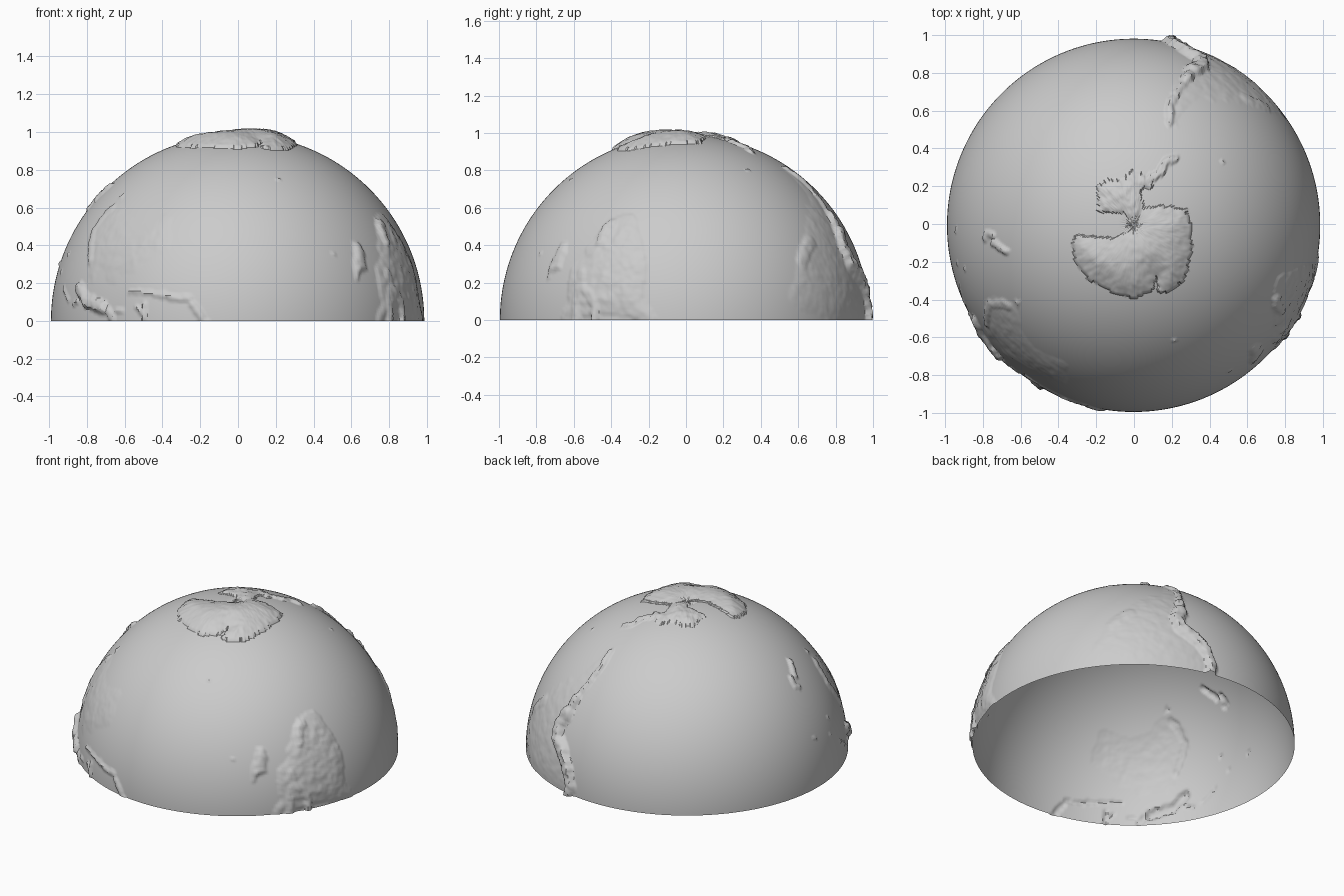
import bpy
import math
from mathutils import Vector, noise

RADIUS = 0.988
CENTRE = Vector((-0.002, -0.007, 0))
SEGMENTS = 512
RINGS = SEGMENTS // 4

cube = bpy.data.objects.get("Cube")
if cube:
    bpy.data.objects.remove(cube, do_unlink=True)

lands = []
ridges = []


def polar(point):
    """Turn longitude and distance from the rim (degrees) into flat polar map coordinates."""
    lon, rise = point
    turn = math.radians(-lon)
    return (90 - rise) * math.cos(turn), (90 - rise) * math.sin(turn)


def bounds(points, margin):
    xs, ys = zip(*points)
    return min(xs) - margin, max(xs) + margin, min(ys) - margin, max(ys) + margin


def land(points, coast, top, ramp, rough, flat=False):
    """A raised region: cliff height, inland height, width of the slope, roughness."""
    outline = points if flat else [polar(p) for p in points]
    edges = [a + b for a, b in zip(outline, outline[1:] + outline[:1])]
    lands.append((bounds(outline, 0), edges, coast, top, ramp, rough))


def ridge(points, height, width, flat=False):
    """A mountain chain or narrow island following a path."""
    path = points if flat else [polar(p) for p in points]
    edges = [a + b for a, b in zip(path, path[1:])]
    ridges.append((bounds(path, width), edges, height, width))


def inside(x, y, edges):
    odd = False
    for ax, ay, bx, by in edges:
        if (ay > y) != (by > y) and x < ax + (y - ay) / (by - ay) * (bx - ax):
            odd = not odd
    return odd


def nearest(x, y, edges):
    best = math.inf
    for ax, ay, bx, by in edges:
        dx, dy = bx - ax, by - ay
        t = ((x - ax) * dx + (y - ay) * dy) / (dx * dx + dy * dy)
        t = max(0, min(1, t))
        best = min(best, math.hypot(x - ax - dx * t, y - ay - dy * t))
    return best


# Polar continent: large eastern dome, smaller western part with its long arm
land([(-18, -3), (-6, -4), (0, -1), (3, 5), (8, 6), (16, 5), (18, 0), (18, -9),
      (16, -16), (13, -20), (8, -21), (7, -16), (6, -20), (0, -23), (-7, -21),
      (-9, -19), (-14, -17), (-18, -12), (-19, -6)],
     coast=0.01, top=0.04, ramp=9, rough=0.08, flat=True)
land([(-11, 4), (-11, 12), (-8, 14), (-3, 14), (-1, 17), (4, 15), (6, 12),
      (2, 11), (3, 5), (0, -1), (-3, 4), (-7, 4)],
     coast=0.008, top=0.022, ramp=4, rough=0.3, flat=True)
ridge([(4, 14), (8, 16), (10, 20), (13, 21)], height=0.016, width=1.5, flat=True)

# Southern part of the tall continent with a highland interior
land([(9, -2), (9, 1), (13, 6), (13, 10), (12, 16), (15, 26), (18, 33), (20, 35),
      (26, 34), (31, 30), (33, 26), (35, 24), (35, 20), (40, 16), (40, 10),
      (39, 6), (42, 1), (42, -2)],
     coast=0.004, top=0.014, ramp=6, rough=0.35)
ridge([(29, -1), (29, 4), (31, 8), (34, 10), (35, 15)], height=0.02, width=2.5)
ridge([(36, -1), (36, 5), (35, 9)], height=0.019, width=3)
ridge([(30, 25), (29, 29), (27, 31)], height=0.021, width=2.5)

# Long island beside it
land([(44, 16), (47, 15), (49, 12), (50, 15), (47, 25), (45, 25), (43, 22), (44, 19)],
     coast=0.004, top=0.015, ramp=2, rough=0.4)

# Low, broad island continent and the small island off its corner
land([(114, 22), (113, 26), (115, 30), (115, 34), (118, 35), (124, 33), (129, 32),
      (134, 33), (138, 35), (140, 38), (146, 39), (150, 37), (153, 32), (153, 26),
      (149, 21), (146, 18), (145, 14), (142, 11), (141, 17), (137, 16), (136, 12),
      (132, 11), (129, 15), (125, 15), (122, 18)],
     coast=0.001, top=0.005, ramp=6, rough=0.5)
ridge([(146, 19), (149, 24), (151, 29), (149, 35), (147, 37)], height=0.01, width=2)
land([(145, 41), (148, 41), (147, 43), (146, 43)],
     coast=0.003, top=0.008, ramp=1, rough=0.3)

# Tapering continent with a high western chain
land([(-81, -2), (-81, 5), (-76, 14), (-70, 18), (-71, 30), (-74, 38), (-75, 47),
      (-74, 52), (-69, 55), (-65, 55), (-68, 52), (-66, 48), (-65, 43), (-62, 39),
      (-57, 38), (-57, 35), (-53, 34), (-48, 28), (-47, 25), (-41, 22), (-39, 17),
      (-38, 13), (-35, 9), (-35, 6), (-39, 3), (-45, 2), (-50, 0), (-50, -2)],
     coast=0.001, top=0.004, ramp=5, rough=0.6)
ridge([(-78, -2), (-79, 3), (-77, 9), (-73, 14)], height=0.036, width=3)
ridge([(-73, 14), (-68, 18), (-67, 23), (-69, 28)], height=0.036, width=3.6)
ridge([(-69, 28), (-70, 34)], height=0.03, width=2.2)
ridge([(-70, 34), (-72, 42), (-73, 48), (-71, 54)], height=0.016, width=1.6)
ridge([(-42, 18), (-45, 22), (-49, 25)], height=0.01, width=3)

# Island arcs near the rim
ridge([(132, 1), (134, 3)], height=0.012, width=1.6)
ridge([(136, 4), (140, 5), (144, 6), (149, 10)], height=0.026, width=2.4)
ridge([(149, 6), (152, 5)], height=0.012, width=0.9)
ridge([(155, 6), (161, 10)], height=0.007, width=0.7)
ridge([(99, -2), (101, 1), (104, 5)], height=0.012, width=1.5)
ridge([(105, 7), (110, 7), (115, 8)], height=0.011, width=1.2)
ridge([(116, 8), (122, 9), (126, 9)], height=0.009, width=0.8)
ridge([(120, 0), (120, 5)], height=0.013, width=1.2)
ridge([(120, 2), (123, 4)], height=0.01, width=0.9)
ridge([(128, 3), (131, 3)], height=0.008, width=0.8)

# Twin mountain islands
ridge([(175, 37), (177, 38), (176, 41)], height=0.01, width=1.4)
ridge([(173, 41), (171, 43), (168, 46)], height=0.015, width=1.4)

# Scattered islets
for spot, rise in ((-36, 54), (70, 49), (56, 21), (165, 21), (178, 18), (167, 15)):
    ridge([(spot, rise), (spot + 1, rise + 0.4)], height=0.008, width=0.6)


def relief(direction, colat, turn):
    """Height of the surface above sea level in a given direction."""
    # ragged coastlines
    wobble = noise.noise_vector(direction * 38) * 0.6
    x = colat * math.cos(turn) + wobble.x
    y = colat * math.sin(turn) + wobble.y
    near_lands = [r for r in lands if r[0][0] < x < r[0][1] and r[0][2] < y < r[0][3]]
    near_ridges = [r for r in ridges if r[0][0] < x < r[0][1] and r[0][2] < y < r[0][3]]
    if not near_lands and not near_ridges:
        return 0
    bumps = noise.fractal(direction * 22, 0.8, 2, 4)
    height = 0
    for _, edges, coast, top, ramp, rough in near_lands:
        if inside(x, y, edges):
            t = min(1, nearest(x, y, edges) / ramp)
            rise = coast + (top - coast) * math.sin(t * math.pi / 2)
            height = max(height, rise * max(0.2, 1 + rough * bumps))
    for _, edges, top, width in near_ridges:
        t = 1 - nearest(x, y, edges) / width
        if t > 0:
            height = max(height, top * min(1, 2 * t) * max(0.5, 1 + 0.3 * bumps))
    # broken ground around the pole
    if colat < 4:
        height -= 0.007 * (1 - colat / 4) * (1 + noise.noise(direction * 250))
    return height


def surface_point(ring, step):
    tilt = math.pi / 2 * ring / RINGS
    turn = math.tau * step / SEGMENTS
    direction = Vector((math.sin(tilt) * math.cos(turn),
                        math.sin(tilt) * math.sin(turn), math.cos(tilt)))
    return CENTRE + direction * (RADIUS + relief(direction, math.degrees(tilt), turn))


# Open half shell: a pole point, then rings down to the rim
verts = [surface_point(0, 0)]
faces = []
for ring in range(1, RINGS + 1):
    start = len(verts)
    verts += [surface_point(ring, step) for step in range(SEGMENTS)]
    for step in range(SEGMENTS):
        a, b = start + step, start + (step + 1) % SEGMENTS
        if ring == 1:
            faces.append((0, a, b))
        else:
            faces.append((a - SEGMENTS, a, b, b - SEGMENTS))

mesh = bpy.data.meshes.new("globe_shell")
mesh.from_pydata(verts, [], faces)
globe = bpy.data.objects.new("globe_shell", mesh)
bpy.context.collection.objects.link(globe)

# Single plain grey
grey = bpy.data.materials.new("plain_grey")
grey.use_nodes = True
colour = (0.6, 0.6, 0.6, 1)
grey.diffuse_color = colour
grey.node_tree.nodes["Principled BSDF"].inputs["Base Color"].default_value = colour
mesh.materials.append(grey)

bpy.ops.object.select_all(action="DESELECT")
globe.select_set(True)
bpy.context.view_layer.objects.active = globe
bpy.ops.object.shade_smooth_by_angle(angle=math.radians(40))
